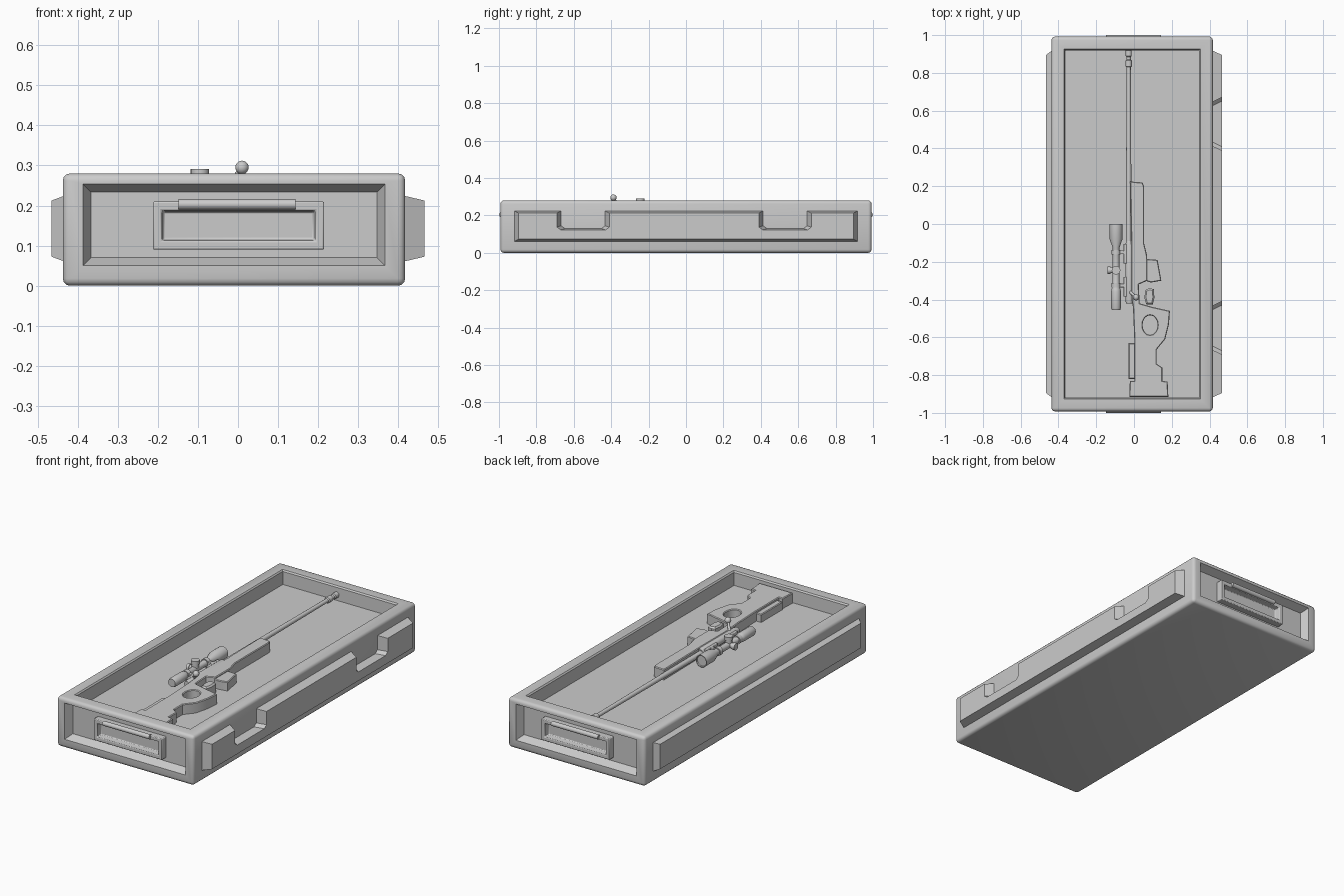
import bpy, bmesh, math
from mathutils import Vector, Matrix

cube = bpy.data.objects.get("Cube")
if cube:
    bpy.data.objects.remove(cube)

grey = bpy.data.materials.new("plain_grey")
grey.use_nodes = True
grey.diffuse_color = (0.6, 0.6, 0.6, 1)
grey.node_tree.nodes["Principled BSDF"].inputs["Base Color"].default_value = (0.6, 0.6, 0.6, 1)
parts = []


def add_mesh(name, mesh, bevel=0):
    ob = bpy.data.objects.new(name, mesh)
    bpy.context.collection.objects.link(ob)
    mesh.materials.clear()
    mesh.materials.append(grey)
    if bevel:
        mod = ob.modifiers.new("soft_edges", 'BEVEL')
        mod.width, mod.segments, mod.limit_method = bevel, 2, 'ANGLE'
    parts.append(ob)
    return ob


def finish(name, bm, bevel=0):
    bmesh.ops.recalc_face_normals(bm, faces=bm.faces)
    mesh = bpy.data.meshes.new(name)
    bm.to_mesh(mesh)
    bm.free()
    return add_mesh(name, mesh, bevel)


def box_bm(lo, hi):
    bm = bmesh.new()
    lo, hi = Vector(lo), Vector(hi)
    size = Matrix.Diagonal((*(hi - lo), 1))
    bmesh.ops.create_cube(bm, size=1, matrix=Matrix.Translation((lo + hi) / 2) @ size)
    return bm


def box(name, lo, hi, bevel=0):
    return finish(name, box_bm(lo, hi), bevel)


def facing(bm, direction):
    """Largest face that looks along a direction."""
    d = Vector(direction)
    bm.normal_update()
    return max((f for f in bm.faces if f.normal.dot(d) > 0.99), key=lambda f: f.calc_area())


def inset(bm, face, thickness, depth=0):
    bmesh.ops.inset_individual(bm, faces=[face], thickness=thickness, depth=depth,
                               use_even_offset=True)


def lathe(name, base, axis, profile, sides=20):
    """Turned part: profile is (distance along axis, radius)."""
    bm = bmesh.new()
    turn = Vector(axis).to_track_quat('Z', 'Y').to_matrix()
    rings = []
    for d, r in profile:
        angles = [2 * math.pi * i / sides for i in range(sides)]
        rings.append([bm.verts.new(Vector(base) + turn @ Vector((r * math.cos(a), r * math.sin(a), d)))
                      for a in angles])
    for a, b in zip(rings, rings[1:]):
        for i in range(sides):
            j = (i + 1) % sides
            bm.faces.new((a[i], a[j], b[j], b[i]))
    bm.faces.new(rings[0])
    bm.faces.new(rings[-1])
    return finish(name, bm)


def side_panel(name, x0, x1, base, outer):
    """Raised panel with sloping edges, between two matching (y, z) outlines."""
    bm = bmesh.new()
    a = [bm.verts.new((x0, y, z)) for y, z in base]
    b = [bm.verts.new((x1, y, z)) for y, z in outer]
    for i in range(len(a)):
        j = (i + 1) % len(a)
        bm.faces.new((a[i], a[j], b[j], b[i]))
    bm.faces.new(a)
    bm.faces.new(b)
    return finish(name, bm)


def plate(name, outlines, z0, z1, soft=0.004):
    """Flat part cut from (x, y) outlines; inner outlines become holes."""
    cu = bpy.data.curves.new(name, 'CURVE')
    cu.dimensions, cu.fill_mode = '2D', 'BOTH'
    cu.extrude, cu.bevel_depth, cu.bevel_resolution = (z1 - z0) / 2 - soft, soft, 0
    cu.offset = -soft
    for pts in outlines:
        sp = cu.splines.new('POLY')
        sp.points.add(len(pts) - 1)
        for p, (x, y) in zip(sp.points, pts):
            p.co = (x, y, 0, 1)
        sp.use_cyclic_u = True
    tmp = bpy.data.objects.new(name + "_outline", cu)
    bpy.context.collection.objects.link(tmp)
    bpy.context.view_layer.update()
    mesh = bpy.data.meshes.new_from_object(tmp.evaluated_get(bpy.context.evaluated_depsgraph_get()))
    bpy.data.objects.remove(tmp)
    mesh.transform(Matrix.Translation((0, 0, (z0 + z1) / 2)))
    return add_mesh(name, mesh)


# Case tray: rounded box, sunken top, recessed ends
X0, X1, Y, H, FLOOR = -0.437, 0.417, 0.992, 0.28, 0.2
bm = box_bm((X0, -Y, 0), (X1, Y, H))
bmesh.ops.bevel(bm, geom=bm.edges[:], offset=0.018, segments=3, profile=0.5, affect='EDGES')
inset(bm, facing(bm, (0, 0, 1)), 0.048)
inset(bm, facing(bm, (0, 0, 1)), 0.006, -0.008)
inset(bm, facing(bm, (0, 0, 1)), 0.002, FLOOR - H + 0.008)
for s in (-1, 1):
    inset(bm, facing(bm, (0, s, 0)), 0.032)
    for v in facing(bm, (0, s, 0)).verts:
        if v.co.z > H / 2:
            v.co.z += 0.024
    inset(bm, facing(bm, (0, s, 0)), 0.02, -0.045)
finish("case_tray", bm)

# Handles on both ends
for s, end in ((-1, "front"), (1, "back")):
    ys = sorted((s * 0.94, s * 0.985))
    bm = box_bm((-0.212, ys[0], 0.09), (0.215, ys[1], 0.21))
    inset(bm, facing(bm, (0, s, 0)), 0.022)
    inset(bm, facing(bm, (0, s, 0)), 0.004, -0.034)
    finish(end + "_handle_frame", bm, 0.004)
    lathe(end + "_handle_grip", (-0.148, s * 0.987, 0.203), (1, 0, 0), [(0, 0.013), (0.292, 0.013)], 16)


# Raised side panels; one has two latch notches
def panel_outline(grow, notches):
    y, lo, hi = 0.92 - grow, 0.06 + grow * 0.5, 0.225 - grow * 0.5
    pts = [(-y, lo), (y, lo), (y, hi)]
    for c in notches:
        w, b = 0.115 + grow, 0.13 - grow * 0.3
        pts += [(c + w, hi), (c + w, b + 0.015), (c + w - 0.02, b),
                (c - w + 0.02, b), (c - w, b + 0.015), (c - w, hi)]
    return pts + [(-y, hi)]


latches = (0.53, -0.55)
side_panel("left_panel", X1 - 0.005, 0.465, panel_outline(0, latches), panel_outline(0.025, latches))
side_panel("right_panel", X0 + 0.005, -0.465, panel_outline(0, ()), panel_outline(0.025, ()))

# Stock with thumb hole
thumb_hole = [(0.085 + 0.04 * math.cos(a * math.pi / 8), -0.535 + 0.052 * math.sin(a * math.pi / 8))
              for a in range(16)]
stock = [(-0.02, 0.225), (0.045, 0.22), (0.053, 0.2), (0.053, -0.1), (0.07, -0.17), (0.07, -0.3),
         (0.025, -0.32), (0.03, -0.42), (0.1, -0.44), (0.19, -0.46), (0.185, -0.53), (0.165, -0.61),
         (0.12, -0.665), (0.12, -0.74), (0.15, -0.76), (0.15, -0.83), (0.178, -0.835),
         (0.182, -0.915), (-0.025, -0.915), (-0.022, -0.83), (0.002, -0.83), (0.002, -0.62),
         (-0.005, -0.45), (-0.015, -0.35), (-0.015, -0.1)]
plate("stock", [stock, thumb_hole], FLOOR - 0.01, 0.258)
plate("cheek_piece", [[(-0.028, -0.63), (0.01, -0.63), (0.01, -0.82), (-0.028, -0.82)]], FLOOR - 0.01, 0.245)
plate("magazine", [[(0.06, -0.185), (0.125, -0.19), (0.145, -0.3), (0.09, -0.31), (0.06, -0.3)]],
      FLOOR - 0.01, 0.25)
plate("grip", [[(0.06, -0.35), (0.08, -0.34), (0.105, -0.345), (0.108, -0.39), (0.1, -0.425),
                (0.065, -0.425), (0.055, -0.39)]], FLOOR - 0.01, 0.255, 0.008)

# Barrel, receiver and bolt
lathe("barrel", (-0.028, -0.1, 0.232), (0, 1, 0),
      [(0, 0.015), (0.3, 0.014), (0.93, 0.011), (0.935, 0.017), (0.965, 0.017), (0.97, 0.012),
       (0.985, 0.012), (0.99, 0.016), (1.02, 0.016)], 16)
lathe("receiver", (-0.025, -0.42, 0.237), (0, 1, 0), [(0, 0.017), (0.02, 0.021), (0.31, 0.021), (0.33, 0.016)], 16)
knob = Vector((0.01, -0.388, 0.295))
root = Vector((-0.02, -0.36, 0.25))
lathe("bolt_arm", root, knob - root, [(0, 0.008), ((knob - root).length, 0.006)], 12)
bm = bmesh.new()
bmesh.ops.create_uvsphere(bm, u_segments=14, v_segments=10, radius=0.017, matrix=Matrix.Translation(knob))
finish("bolt_knob", bm)

# Telescopic sight with turrets and mounts
SX, SZ = -0.095, 0.24
lathe("sight_tube", (SX, 0, SZ), (0, -1, 0),
      [(0.006, 0.028), (0, 0.03), (0, 0.034), (0.08, 0.034), (0.125, 0.018), (0.33, 0.018),
       (0.345, 0.024), (0.36, 0.026), (0.445, 0.026), (0.455, 0.022)], 24)
lathe("top_turret", (SX, -0.245, SZ), (0, 0, 1), [(0, 0.018), (0.03, 0.018), (0.03, 0.023), (0.051, 0.023)])
lathe("side_turret", (SX, -0.245, SZ), (-1, 0, 0), [(0, 0.015), (0.03, 0.015), (0.03, 0.019), (0.046, 0.019)])
for y, label in ((-0.15, "fore"), (-0.325, "rear")):
    lathe(label + "_mount_ring", (SX, y - 0.012, SZ), (0, 1, 0), [(0, 0.024), (0.024, 0.024)])
    box(label + "_mount_arm", (SX, y - 0.01, SZ - 0.012), (-0.045, y + 0.01, SZ + 0.012), 0.003)
    box(label + "_mount_base", (-0.055, y - 0.06, SZ - 0.015), (-0.035, y + 0.045, SZ + 0.012), 0.003)

# Smooth shading with sharp edges kept
bpy.ops.object.select_all(action='DESELECT')
for ob in parts:
    ob.select_set(True)
bpy.context.view_layer.objects.active = parts[0]
bpy.ops.object.shade_smooth_by_angle(angle=math.radians(35))
